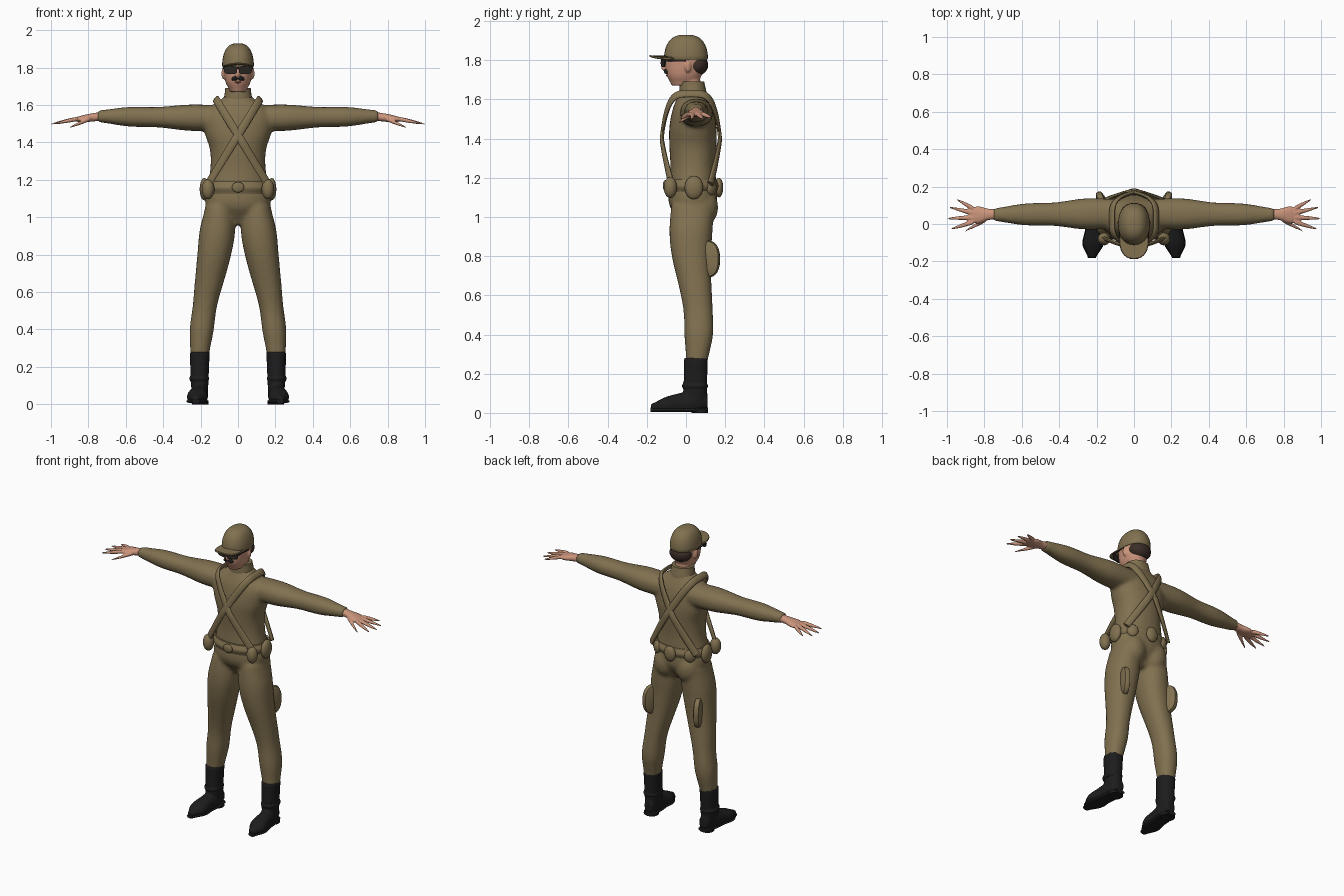
import bpy, bmesh, math
from mathutils import Vector, Matrix

default_cube = bpy.data.objects.get("Cube")
if default_cube:
    bpy.data.objects.remove(default_cube, do_unlink=True)


def material(name, red, green, blue):
    mat = bpy.data.materials.new(name)
    mat.use_nodes = True
    colour = (red, green, blue, 1)
    mat.diffuse_color = colour
    mat.node_tree.nodes["Principled BSDF"].inputs["Base Color"].default_value = colour
    return mat


KHAKI = material("khaki cloth", .22, .165, .08)
SKIN = material("skin", .6, .3, .2)
BLACK = material("black leather", .012, .012, .012)
HAIR = material("dark brown hair", .045, .027, .02)
GLASS = material("dark lens", .025, .02, .017)
LIP = material("lip", .36, .13, .1)
SIDES = (("left", 1), ("right", -1))


# ---- helpers ----
def smooth_rows(rows, steps=6):
    """Even Catmull-Rom subdivision of a list of vectors."""
    rows = [Vector(row) for row in rows]
    padded = [rows[0]] + rows + [rows[-1]]
    out = []
    for before, start, end, after in zip(padded, padded[1:], padded[2:], padded[3:]):
        leave, arrive = (end - before) / 2, (after - start) / 2
        for step in range(steps):
            t = step / steps
            ease = t * t * (3 - 2 * t)
            out.append(start.lerp(end, ease) + leave * t * (1 - t) ** 2
                       - arrive * t * t * (1 - t))
    return out + [rows[-1]]


def ring(centre, across, up, count=28, power=2.2):
    """Superellipse of points around a centre."""
    points = []
    for i in range(count):
        angle = math.tau * i / count
        x, y = math.cos(angle), math.sin(angle)
        x = math.copysign(abs(x) ** (2 / power), x)
        y = math.copysign(abs(y) ** (2 / power), y)
        points.append(Vector(centre) + Vector(across) * x + Vector(up) * y)
    return points


def loft(bm, rings):
    loops = [[bm.verts.new(point) for point in points] for points in rings]
    for low, high in zip(loops, loops[1:]):
        for i in range(len(low)):
            bm.faces.new((low[i - 1], low[i], high[i], high[i - 1]))
    bm.faces.new(loops[0])
    bm.faces.new(loops[-1])


def limb(bm, start, end, radii, sway=(0, 0, 0), mirror=1):
    """Loft between two points, with evenly spaced pairs of radii."""
    start, end = Vector(start), Vector(end)
    span = [abs(value) for value in end - start]
    main = span.index(max(span))
    across, up = [Vector((i == axis for i in range(3)))
                  for axis in range(3) if axis != main]
    rows = smooth_rows(radii)
    rings = []
    for i, (wide, high) in enumerate(rows):
        t = i / (len(rows) - 1)
        centre = start.lerp(end, t) + Vector(sway) * math.sin(math.tau * t)
        centre.x *= mirror
        rings.append(ring(centre, across * wide, up * high))
    loft(bm, rings)


def ball(bm, centre, radii, turn=0, tilt=0):
    matrix = (Matrix.Translation(centre) @ Matrix.Rotation(turn, 4, 'Z')
              @ Matrix.Rotation(tilt, 4, 'Y') @ Matrix.Diagonal((*radii, 1)))
    bmesh.ops.create_uvsphere(bm, u_segments=20, v_segments=12, radius=1, matrix=matrix)


def finish(name, bm, mat, voxel=0, soften=3):
    """Make the object, blending overlapping volumes when a voxel size is given."""
    bmesh.ops.recalc_face_normals(bm, faces=bm.faces[:])
    for face in bm.faces:
        face.smooth = True
    for edge in bm.edges:
        edge.smooth = edge.calc_face_angle(0) < .9
    mesh = bpy.data.meshes.new(name)
    bm.to_mesh(mesh)
    bm.free()
    mesh.materials.append(mat)
    thing = bpy.data.objects.new(name, mesh)
    bpy.context.collection.objects.link(thing)
    if voxel:
        blend = thing.modifiers.new("blend", 'REMESH')
        blend.mode = 'VOXEL'
        blend.voxel_size = voxel
        blend.use_smooth_shade = True
        relax = thing.modifiers.new("relax", 'SMOOTH')
        relax.iterations = soften


# ---- uniform: torso, seat, legs and arms blended into one skin ----
bm = bmesh.new()
limb(bm, (0, .035, .96), (0, .035, 1.66),
     [(.06, .06), (.17, .12), (.165, .12), (.148, .115),
      (.15, .12), (.18, .12), (.18, .1), (.06, .06)])
for side, s in SIDES:
    ball(bm, (s * .08, .085, 1.05), (.08, .08, .1))
    limb(bm, (.1, .035, 1.06), (.205, .055, .26),
         [(.075, .11), (.095, .11), (.09, .1), (.078, .085),
          (.065, .075), (.064, .073), (.05, .055)],
         sway=(-.008, -.015, 0), mirror=s)
    limb(bm, (.1, .055, 1.53), (.75, .05, 1.54),
         [(.08, .07), (.083, .07), (.063, .055), (.058, .052), (.035, .032)], mirror=s)
finish("uniform", bm, KHAKI, voxel=.011, soften=6)

# ---- collar, belt and buckle ----
bm = bmesh.new()
limb(bm, (0, .04, 1.59), (0, .03, 1.69), [(.085, .07), (.075, .069), (.068, .063)])
finish("collar", bm, KHAKI)
bm = bmesh.new()
limb(bm, (0, .032, 1.125), (0, .032, 1.19), [(.165, .125), (.178, .136), (.165, .125)])
finish("belt", bm, KHAKI)
bm = bmesh.new()
ball(bm, (0, -.106, 1.16), (.033, .012, .028))
finish("belt_buckle", bm, KHAKI)

# ---- belt pouches ----
bm = bmesh.new()
ball(bm, (0, .168, 1.15), (.04, .022, .05))
for side, s in SIDES:
    ball(bm, (s * .16, -.08, 1.15), (.034, .034, .054), turn=s * .5)
    ball(bm, (s * .18, .04, 1.15), (.025, .047, .06))
    ball(bm, (s * .12, .13, 1.15), (.035, .02, .04), turn=-s * .6)
finish("belt_pouches", bm, KHAKI)

# ---- thigh pockets: flat plates standing off the back of each leg ----
for side, s in SIDES:
    bm = bmesh.new()
    outward, thick = Vector((s * .35, .94, 0)), Vector((s * .94, -.35, 0))
    rings = []
    for step in (-1, -.6, 0, .6, 1):
        size = 1 - .4 * step ** 4
        centre = Vector((s * .165, .1, .785)) + thick * step * .024
        rings.append(ring(centre, outward * .077 * size, (0, 0, .096 * size), power=2.6))
    loft(bm, rings)
    finish(side + "_thigh_pocket", bm, KHAKI)

# ---- crossed straps: each a loop from one hip over the opposite shoulder ----
for side, s in SIDES:
    path = []
    for i in range(49):
        turn = math.pi * i / 48
        rise, swing = math.sin(turn), math.cos(turn)
        reach = .1 + .06 * min(1, 2 * rise)
        depth = math.copysign(math.sqrt(abs(swing)), swing)
        path.append(Vector((s * (.165 - .283 * rise), .025 - reach * depth, 1.17 + .46 * rise)))
    rings = []
    for i, point in enumerate(path):
        along = (path[min(i + 1, 48)] - path[max(i - 1, 0)]).normalized()
        away = point - Vector((0, .035, 1.42))
        away.z *= .4
        away = (away - along * away.dot(along)).normalized()
        rings.append(ring(point, along.cross(away) * .022, away * .01, count=12))
    bm = bmesh.new()
    loft(bm, rings)
    finish(side + "_hip_strap", bm, KHAKI)

# ---- hands: palm, four fanned fingers and a thumb ----
for side, s in SIDES:
    bm = bmesh.new()
    limb(bm, (.73, .053, 1.54), (.885, .047, 1.52),
         [(.027, .023), (.031, .022), (.046, .018), (.036, .008)], mirror=s)
    taper = [(.013, .012), (.012, .011), (.009, .008), (.004, .004)]
    for i, length in enumerate((.1, .13, .14, .125)):
        spread = .5 - .27 * i
        base = Vector((.86, .083 - .024 * i, 1.526))
        tip = base + Vector((math.cos(spread), math.sin(spread), -.2)) * length
        limb(bm, base, tip, taper, mirror=s)
    limb(bm, (.79, .025, 1.527), (.9, -.036, 1.48), taper, mirror=s)
    finish(side + "_hand", bm, SKIN, voxel=.005)

# ---- boots: shoe and shaft, then sole, heel and ankle strap ----
shoe = [(.03, .04), (.046, .06), (.047, .055), (.054, .042), (.02, .015)]
for side, s in SIDES:
    bm = bmesh.new()
    limb(bm, (.2, .11, .06), (.225, -.18, .03), shoe, mirror=s)
    limb(bm, (.205, .045, .03), (.205, .051, .28),
         [(.04, .055), (.047, .06), (.05, .06), (.054, .061)], mirror=s)
    for vert in bm.verts:
        vert.co.z = max(vert.co.z, .006)
    finish(side + "_boot", bm, BLACK, voxel=.007)
    bm = bmesh.new()
    limb(bm, (.2, .112, .016), (.225, -.182, .016),
         [(wide * 1.06, .012) for wide, high in shoe], mirror=s)
    limb(bm, (.203, .07, 0), (.203, .07, .02), [(.044, .042)] * 2, mirror=s)
    limb(bm, (.207, .046, .12), (.207, .046, .155),
         [(.047, .06), (.053, .066), (.047, .06)], mirror=s)
    finish(side + "_boot_sole_and_strap", bm, BLACK)

# ---- head with neck, nose and ears ----
bm = bmesh.new()
limb(bm, (0, .035, 1.6), (0, .02, 1.72), [(.05, .05)] * 2)
limb(bm, (0, -.012, 1.67), (0, 0, 1.87),
     [(.042, .062), (.066, .088), (.075, .1), (.077, .1), (.06, .08)])
ball(bm, (0, -.106, 1.762), (.013, .021, .02))
ball(bm, (0, -.1, 1.78), (.01, .016, .025))
for side, s in SIDES:
    ball(bm, (s * .077, .01, 1.768), (.011, .018, .03), turn=s * .4)
finish("head", bm, SKIN, voxel=.006)

# ---- hair, moustache and mouth ----
bm = bmesh.new()
ball(bm, (0, .055, 1.775), (.073, .058, .054))
finish("hair", bm, HAIR)
bm = bmesh.new()
for side, s in SIDES:
    ball(bm, (s * .015, -.1, 1.743), (.02, .013, .012), tilt=s * .35)
finish("moustache", bm, BLACK)
bm = bmesh.new()
ball(bm, (0, -.092, 1.722), (.02, .01, .006))
finish("mouth", bm, LIP)

# ---- sunglasses ----
bm = bmesh.new()
ball(bm, (0, -.121, 1.797), (.012, .004, .004))
for side, s in SIDES:
    lens = [ring((s * .039, y, 1.787), (s * .035, .01, 0), (0, 0, .022), power=3)
            for y in (-.119, -.113)]
    loft(bm, lens)
    limb(bm, (.074, -.108, 1.797), (.081, 0, 1.797), [(.003, .004)] * 2, mirror=s)
finish("sunglasses", bm, GLASS)

# ---- cap: domed crown and curved brim ----
bm = bmesh.new()
crown = [ring((0, 0, 1.8), (.08, 0, 0), (0, .106, 0))]
for i in range(12):
    turn = math.pi / 2 * i / 12
    size = math.cos(turn) ** .7
    crown.append(ring((0, 0, 1.81 + .12 * math.sin(turn)), (.085 * size, 0, 0), (0, .112 * size, 0)))
loft(bm, crown)
finish("cap", bm, KHAKI)
bm = bmesh.new()
brim = [ring((0, -.095, 1.822 + lift), (.078 * size, 0, 0), (0, .093 * size, 0))
        for lift, size in ((-.005, .96), (0, 1), (.005, .96))]
loft(bm, brim)
for vert in bm.verts:
    vert.co.z -= 2.5 * vert.co.x ** 2
finish("cap_brim", bm, KHAKI)
